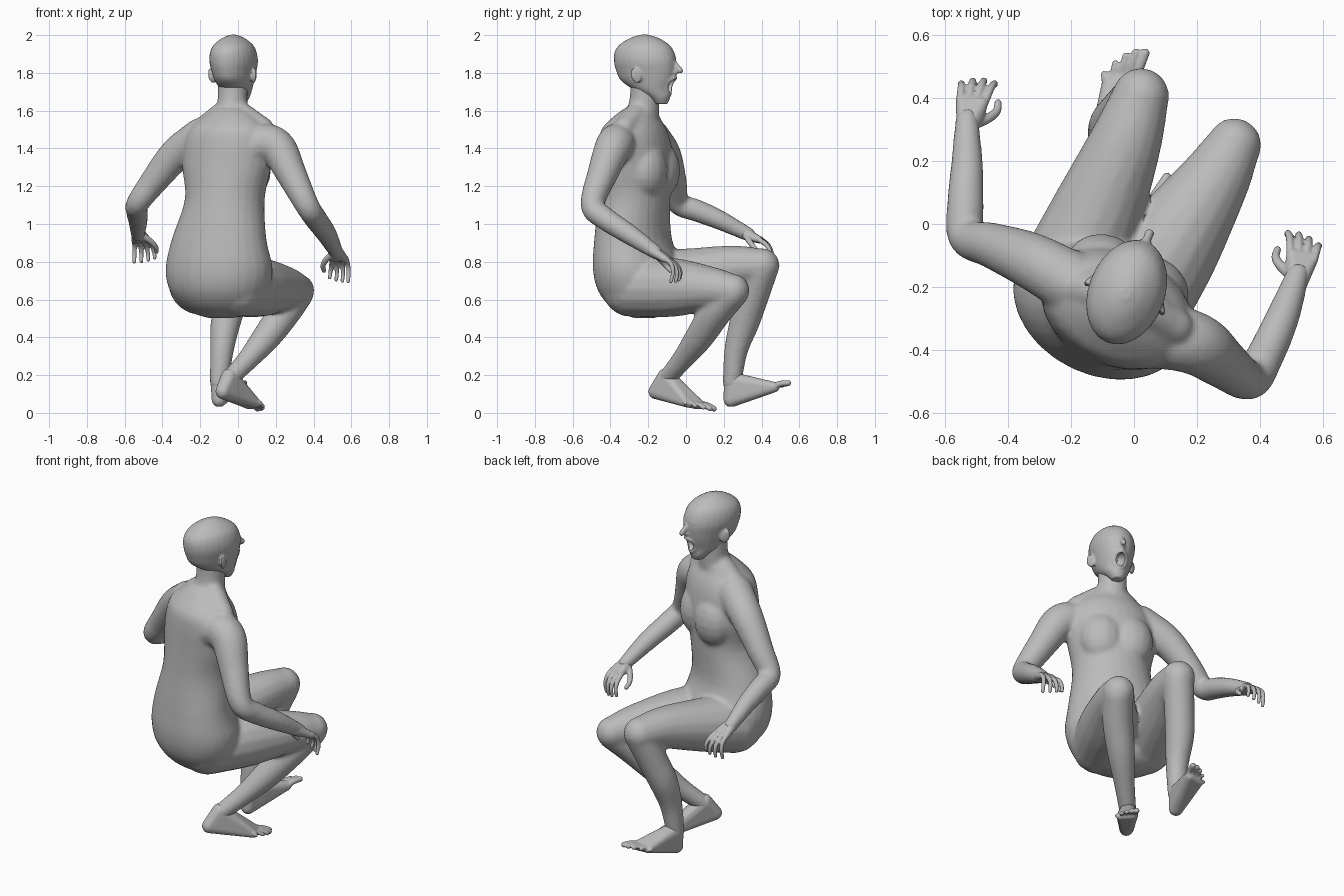
import bpy
import bmesh
import math
from mathutils import Vector, Matrix

if "Cube" in bpy.data.objects:
    bpy.data.objects.remove(bpy.data.objects["Cube"])

clay = bpy.data.materials.new("grey_clay")
clay.use_nodes = True
clay.diffuse_color = (0.5, 0.5, 0.5, 1)
clay.node_tree.nodes["Principled BSDF"].inputs["Base Color"].default_value = (0.5, 0.5, 0.5, 1)


def spline(rows, steps=5):
    """Smooth curve through rows of any width."""
    p = [Vector(r) for r in rows]
    p = [p[0] * 2 - p[1]] + p + [p[-1] * 2 - p[-2]]
    out = []
    for i in range(1, len(p) - 2):
        a, b, c, d = p[i - 1:i + 3]
        for k in range(steps):
            t = k / steps
            out.append((b * 2 + (c - a) * t + (a * 2 - b * 5 + c * 4 - d) * t ** 2
                        + (b * 3 - a - c * 3 + d) * t ** 3) * 0.5)
    return out + [p[-2]]


def loft(bm, rings):
    """Skin a list of point rings and cap both ends."""
    vs = [[bm.verts.new(co) for co in ring] for ring in rings]
    n = len(vs[0])
    for lo, hi in zip(vs, vs[1:]):
        for i in range(n):
            bm.faces.new((lo[i], lo[(i + 1) % n], hi[(i + 1) % n], hi[i]))
    bm.faces.new(vs[0][::-1])
    bm.faces.new(vs[-1])


def circle(n):
    return [(math.cos(math.tau * i / n), math.sin(math.tau * i / n)) for i in range(n)]


def blob(bm, centre, radii, frame=Matrix()):
    m = frame @ Matrix.Translation(centre) @ Matrix.Diagonal((*radii, 1))
    bmesh.ops.create_uvsphere(bm, u_segments=16, v_segments=10, radius=1, matrix=m)


def tube(bm, rows, sides=16, steps=5):
    """Round limb through (x, y, z, radius) rows with ball ends."""
    pts = spline(rows, steps)
    rings, side, last = [], None, None
    for i, p in enumerate(pts):
        d = (pts[min(i + 1, len(pts) - 1)].xyz - pts[max(i - 1, 0)].xyz).normalized()
        side = d.orthogonal().normalized() if last is None else last.rotation_difference(d) @ side
        up, last = d.cross(side), d
        rings.append([p.xyz + (side * c + up * s) * p.w for c, s in circle(sides)])
    loft(bm, rings)
    for e in (pts[0], pts[-1]):
        blob(bm, e.xyz, [e.w] * 3)


def stack(bm, rows, frame, n=28):
    """Level oval slices (x, y, z, half width, half depth), turned by frame."""
    rot = frame.to_3x3()
    loft(bm, [[Vector(p[:3]) + rot @ Vector((c * p[3], s * p[4], 0)) for c, s in circle(n)]
              for p in spline(rows, 4)])


def hull(bm, balls):
    """Convex skin around (centre, radius) balls."""
    vs = []
    for centre, r in balls:
        for k in range(1, 8):
            a = math.pi * k / 8
            vs += [bm.verts.new(Vector(centre) + r * Vector((c * math.sin(a), s * math.sin(a), math.cos(a))))
                   for c, s in circle(12)]
    res = bmesh.ops.convex_hull(bm, input=vs)
    inner = [v for v in res["geom_interior"] if isinstance(v, bmesh.types.BMVert)]
    bmesh.ops.delete(bm, geom=inner, context="VERTS")


def make(name, bm, voxel=0, smooth=0, cutter=None):
    """Turn a bmesh into an object, fusing its overlapping pieces."""
    bmesh.ops.recalc_face_normals(bm, faces=bm.faces)
    me = bpy.data.meshes.new(name)
    bm.to_mesh(me)
    bm.free()
    ob = bpy.data.objects.new(name, me)
    bpy.context.collection.objects.link(ob)
    me.materials.append(clay)
    if voxel:
        bpy.ops.object.select_all(action="DESELECT")
        ob.select_set(True)
        bpy.context.view_layer.objects.active = ob
        mod = ob.modifiers.new("fuse", "REMESH")
        mod.mode, mod.voxel_size = "VOXEL", voxel
        mod = ob.modifiers.new("soften", "SMOOTH")
        mod.factor, mod.iterations = 0.5, smooth
        if cutter:
            mod = ob.modifiers.new("opening", "BOOLEAN")
            mod.operation, mod.object = "DIFFERENCE", cutter
        for mod in list(ob.modifiers):
            bpy.ops.object.modifier_apply(modifier=mod.name)
        bpy.ops.object.shade_smooth_by_angle(angle=math.radians(40))
    return ob


# Body: torso, chest, neck, arms and legs fused together
turn = Matrix.Rotation(math.radians(-25), 4, "Z")
bm = bmesh.new()
stack(bm, [(-.09, -.22, .502, .07, .05), (-.09, -.225, .53, .16, .12), (-.095, -.235, .58, .225, .175),
           (-.10, -.245, .66, .277, .215), (-.10, -.255, .77, .295, .225), (-.10, -.28, .92, .262, .192),
           (-.07, -.275, 1.13, .217, .185), (-.06, -.265, 1.30, .245, .185), (-.05, -.27, 1.42, .25, .177),
           (-.045, -.275, 1.50, .225, .16), (-.04, -.265, 1.56, .165, .12), (-.035, -.24, 1.61, .095, .09)], turn)
chest = Matrix.Translation((-.06, -.26, 1.285)) @ turn
for s in (-1, 1):
    blob(bm, (s * .078, .09, 0), (.13, .112, .155), chest)
tube(bm, [(-.04, -.25, 1.52, .11), (-.03, -.222, 1.63, .082), (-.027, -.215, 1.78, .08)])
tube(bm, [(-.19, -.20, 1.505, .06), (-.035, -.235, 1.595, .065), (.13, -.325, 1.51, .058)])
tube(bm, [(-.20, -.185, 1.46, .10), (-.33, -.115, 1.365, .09), (-.45, -.068, 1.22, .073), (-.53, -.04, 1.11, .061),
          (-.535, .06, 1.07, .059), (-.53, .18, 1.02, .052), (-.53, .33, .945, .038)])
tube(bm, [(.07, -.36, 1.41, .10), (.145, -.365, 1.43, .103), (.215, -.39, 1.395, .098), (.28, -.44, 1.27, .082),
          (.365, -.495, 1.10, .064), (.41, -.43, 1.03, .061), (.47, -.30, .945, .054), (.52, -.16, .85, .038)])
tube(bm, [(-.20, -.16, .69, .17), (-.12, .03, .725, .148), (-.03, .25, .77, .117), (.022, .405, .78, .091)])
tube(bm, [(.02, .40, .76, .088), (-.03, .35, .60, .083), (-.065, .31, .48, .08), (-.085, .265, .33, .063),
          (-.10, .244, .16, .05)])
tube(bm, [(.0, -.29, .665, .157), (.12, -.07, .665, .157), (.25, .13, .66, .116), (.318, .25, .648, .087)])
tube(bm, [(.318, .245, .632, .082), (.245, .155, .53, .085), (.15, .07, .40, .076), (.05, -.02, .28, .057),
          (-.045, -.105, .18, .047)])
make("body", bm, .011, 8)

# Head: skull, face, nose, eyes, ears and an open mouth
face = Matrix.Translation((-.021, -.211, 0)) @ Matrix.Rotation(math.radians(-21), 4, "Z")
bm = bmesh.new()
slices = [(.088, 1.635, .03, .03), (.075, 1.67, .055, .058), (.035, 1.71, .08, .10), (.008, 1.76, .098, .147),
          (0, 1.81, .111, .164), (-.005, 1.86, .121, .171), (-.01, 1.91, .116, .163), (-.01, 1.95, .097, .135),
          (-.01, 1.985, .055, .077), (-.01, 2.002, .015, .02)]
stack(bm, [(*(face @ Vector((0, y, z))), a, b) for y, z, a, b in slices], face)


def face_tube(rows):
    tube(bm, [(*(face @ Vector(r[:3])), r[3]) for r in rows], 10, 4)


face_tube([(0, .150, 1.865, .013), (0, .174, 1.835, .014), (0, .194, 1.812, .016)])
mouth_tilt = face @ Matrix.Translation((0, .137, 1.735)) @ Matrix.Rotation(math.radians(-20), 4, "X")
ring = [mouth_tilt @ Vector((c * .034, .012 - .022 * c * c, s * .046)) for c, s in circle(16)]
tube(bm, [(*p, .011) for p in ring + ring[:1]], 8, 2)
for s in (-1, 1):
    face_tube([(s * .016, .158, 1.805, .008), (s * .006, .168, 1.802, .011)])
    face_tube([(s * .015, .154, 1.872, .009), (s * .045, .143, 1.877, .009), (s * .075, .113, 1.868, .008)])
    blob(bm, (s * .042, .133, 1.848), (.018, .016, .011), face)
    ear = face @ Matrix.Translation((s * .115, -.008, 1.785)) @ Matrix.Rotation(s * .35, 4, "Z")
    blob(bm, (0, 0, 0), (.012, .027, .042), ear)
    blob(bm, (s * .008, -.016, .008), (.008, .016, .034), ear)
cut = bmesh.new()
blob(cut, (0, .01, 0), (.026, .055, .038), mouth_tilt)
cutter = make("mouth_cutter", cut)
make("head", bm, .007, 3, cutter)
bpy.data.objects.remove(cutter)


# Hands: palm, four bent fingers and a thumb
def hand(name, wrist, ahead, thumb_side):
    wrist, d = Vector(wrist), Vector(ahead).normalized()
    w = d.cross(Vector((0, 0, 1))).normalized() * thumb_side
    n = d.cross(w).normalized()
    n *= -1 if n.z > 0 else 1

    def at(a, b, c):
        return wrist + d * a + w * b + n * c
    bm = bmesh.new()
    hull(bm, [(at(-.01, 0, 0), .032), (at(.04, .024, .008), .025), (at(.09, .034, 0), .018),
              (at(.09, -.034, .006), .018)])
    for k, reach in enumerate((.95, 1.0, .95, .8)):
        b = .038 - k * .025
        bend = .75 + .12 * k
        path = [(.085, b, 0), (.085 + .06 * reach, b * 1.2 + .003, .012 * bend),
                (.085 + .097 * reach, b * 1.35 + .006, .045 * bend), (.085 + .11 * reach, b * 1.4 + .008, .085 * bend)]
        tube(bm, [(*at(*p), .0142 - .0014 * i) for i, p in enumerate(path)], 10, 3)
    path = [(.02, .025, .012), (.055, .062, .028), (.09, .083, .044), (.125, .082, .056)]
    tube(bm, [(*at(*p), .018 - .002 * i) for i, p in enumerate(path)], 10, 3)
    make(name, bm, .005, 2)


hand("right_hand", (-.53, .31, .955), (.18, .9, -.4), 1)
hand("left_hand", (.52, -.18, .86), (.16, .85, -.45), -1)


# Feet: heel, ankle and ball in one wedge, then five toes
def foot(name, heel, ankle, tip, big_side):
    heel, ankle, tip = Vector(heel), Vector(ankle), Vector(tip)
    d = tip - heel
    w = d.cross(Vector((0, 0, 1))).normalized() * big_side
    up = w.cross(d).normalized()
    up *= 1 if up.z > 0 else -1
    ball = heel + d * .74
    bm = bmesh.new()
    hull(bm, [(heel, .04), (ankle, .046), (heel + d * .42 + w * .012 + up * .034, .04),
              (ball + w * .035, .027), (ball - w * .035 - d * .07, .022)])
    for k in range(5):
        b, r = .046 - .024 * k, .0185 - .0018 * k
        end = heel + d * (.98 - .018 * k * k) + w * b * 1.15
        start = ball - d * (.04 + .02 * k) + w * b * .9
        tube(bm, [(*start, r), (*((start + end) / 2 + up * .008), r * .9), (*end, r * .85)], 10, 3)
    make(name, bm, .006, 2)


foot("right_foot", (-.10, .238, .07), (-.10, .246, .17), (-.015, .562, .16), 1)
foot("left_foot", (-.08, -.16, .113), (-.045, -.107, .19), (.15, .12, .02), -1)
